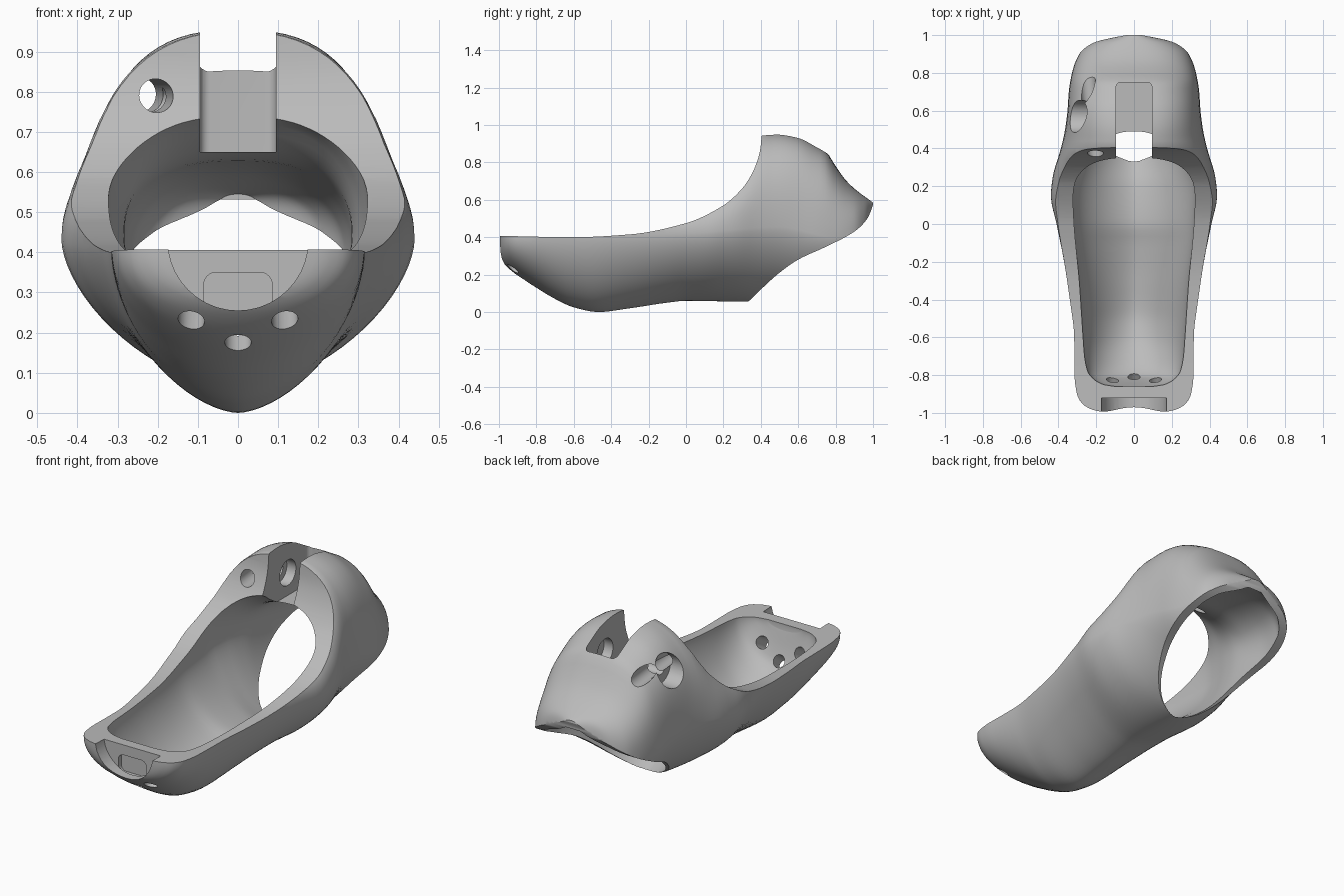
import bpy
import bmesh
from math import cos, sin, pi
from mathutils import Vector

if "Cube" in bpy.data.objects:
    bpy.data.objects.remove(bpy.data.objects["Cube"])

grey = bpy.data.materials.new("plain grey")
grey.use_nodes = True
grey.diffuse_color = (0.5, 0.5, 0.5, 1)
grey.node_tree.nodes["Principled BSDF"].inputs["Base Color"].default_value = (0.5, 0.5, 0.5, 1)


def curve(keys):
    """Smooth function through (y, value) keys without overshoot."""
    ys, vs = zip(*keys)
    d = [(vs[i + 1] - vs[i]) / (ys[i + 1] - ys[i]) for i in range(len(ys) - 1)]
    m = [d[0]]
    for a, b in zip(d, d[1:]):
        m.append(2 * a * b / (a + b) if a * b > 0 else 0)
    m.append(d[-1])

    def f(y):
        y = min(max(y, ys[0]), ys[-1])
        i = 0
        while i < len(d) - 1 and y > ys[i + 1]:
            i += 1
        h = ys[i + 1] - ys[i]
        t = (y - ys[i]) / h
        return ((1 + 2 * t) * (1 - t) ** 2 * vs[i] + t * (1 - t) ** 2 * h * m[i]
                + t * t * (3 - 2 * t) * vs[i + 1] + t * t * (t - 1) * h * m[i + 1])
    return f


def finish(name, bm):
    bmesh.ops.recalc_face_normals(bm, faces=bm.faces)
    mesh = bpy.data.meshes.new(name)
    bm.to_mesh(mesh)
    bm.free()
    mesh.materials.append(grey)
    ob = bpy.data.objects.new(name, mesh)
    bpy.context.scene.collection.objects.link(ob)
    return ob


# Roundness of the lower half of every section, fuller at the front
keel = curve([(-1, 2.1), (-.7, 1.85), (-.4, 1.65), (1, 1.62)])


def loft(name, start, end, width, bottom, middle, top, arch, rows=90, sides=80):
    """Skin of rounded sections: V-shaped below the middle, arched above."""
    bm = bmesh.new()
    rings = []
    for r in range(rows + 1):
        y = start + (end - start) * (1 - cos(pi * r / rows)) / 2
        w, b, c, t = (f(y) for f in (width, bottom, middle, top))
        ring = []
        for k in range(sides):
            ca, sa = cos(2 * pi * k / sides), sin(2 * pi * k / sides)
            n, h = (arch(y), t - c) if sa > 0 else (keel(y), c - b)
            x = w * abs(ca) ** (2 / n) * (1 if ca > 0 else -1)
            z = c + h * abs(sa) ** (2 / n) * (1 if sa > 0 else -1)
            ring.append(bm.verts.new((x, y, z)))
        rings.append(ring)
    for a, b in zip(rings, rings[1:]):
        for k in range(sides):
            j = (k + 1) % sides
            bm.faces.new((a[k], a[j], b[j], b[k]))
    bm.faces.new(rings[0])
    bm.faces.new(rings[-1])
    return finish(name, bm)


def prism(name, outline, half):
    """Side outline in (y, z), extruded across the whole width."""
    bm = bmesh.new()
    face = bm.faces.new([bm.verts.new((-half, y, z)) for y, z in outline])
    out = bmesh.ops.extrude_face_region(bm, geom=[face])
    verts = [v for v in out["geom"] if isinstance(v, bmesh.types.BMVert)]
    bmesh.ops.translate(bm, verts=verts, vec=(2 * half, 0, 0))
    return finish(name, bm)


def rod(name, p, q, radius):
    p, q = Vector(p), Vector(q)
    bm = bmesh.new()
    bmesh.ops.create_cone(bm, cap_ends=True, segments=40, radius1=radius,
                          radius2=radius, depth=(q - p).length)
    bm.transform((q - p).to_track_quat("Z", "Y").to_matrix().to_4x4())
    bmesh.ops.translate(bm, verts=bm.verts, vec=(p + q) / 2)
    return finish(name, bm)


def block(name, low, high, axis, radius):
    """Box with its edges along one axis rounded."""
    bm = bmesh.new()
    bmesh.ops.create_cube(bm, size=1)
    low, high = Vector(low), Vector(high)
    bmesh.ops.scale(bm, verts=bm.verts, vec=high - low)
    bmesh.ops.translate(bm, verts=bm.verts, vec=(low + high) / 2)
    edges = [e for e in bm.edges
             if abs((e.verts[0].co - e.verts[1].co).normalized()[axis]) > 0.9]
    bmesh.ops.bevel(bm, geom=edges, offset=radius, segments=6, profile=0.5, affect="EDGES")
    return finish(name, bm)


# Outer body
body = loft(
    "sleeve_body", -1, 1,
    curve([(-1, .13), (-.985, .215), (-.95, .275), (-.9, .302), (-.8, .315), (-.6, .317),
           (-.4, .34), (-.2, .37), (0, .41), (.15, .44), (.25, .43), (.4, .387),
           (.5, .365), (.6, .352), (.7, .345), (.8, .328), (.9, .29), (.96, .22), (1, .08)]),
    curve([(-1, .31), (-.985, .275), (-.95, .235), (-.9, .195), (-.8, .13), (-.7, .07),
           (-.6, .025), (-.47, 0), (-.3, .02), (-.1, .05), (0, .06), (.33, .055),
           (.5, .07), (1, .1)]),
    curve([(-1, .4), (0, .42), (.5, .455), (.8, .4), (1, .42)]),
    curve([(-1, .6), (0, .62), (.15, .68), (.3, .82), (.36, .91), (.4, .95), (.48, .955),
           (.6, .935), (.7, .885), (.75, .855), (.8, .78), (.85, .71), (.9, .66), (1, .585)]),
    curve([(-1, 2.4), (.4, 2.4), (.6, 2.75), (1, 2.5)]))

# Hollow inside: trough in front, tube behind
cutters = [loft(
    "cavity", -.86, .985,
    curve([(-.86, .1), (-.85, .16), (-.82, .215), (-.78, .245), (-.7, .262), (-.6, .27),
           (-.3, .29), (0, .318), (.2, .327), (.3, .314), (.4, .294), (.5, .283),
           (.7, .285), (.85, .265), (.93, .21), (.985, .08)]),
    curve([(-.86, .37), (-.83, .27), (-.8, .2), (-.7, .127), (-.6, .08), (-.47, .055),
           (-.3, .07), (-.1, .1), (0, .12), (.2, .1), (.33, .055), (.4, .03), (.5, 0)]),
    curve([(-.86, .4), (0, .42), (.5, .44), (.8, .38), (.985, .42)]),
    curve([(-.86, .6), (-.3, .8), (.1, 1), (.2, .85), (.3, .76), (.36, .735), (.42, .69),
           (.49, .65), (.56, .63), (.65, .622), (.8, .6), (.985, .545)]),
    curve([(-.86, 2.4), (.985, 2.4)]))]

# Sloping top rim and the slanted rear opening
rim = curve([(-1.1, .41), (-.6, .4), (-.3, .415), (0, .475), (.2, .57), (.3, .66),
             (.35, .735), (.38, .805), (.397, .87), (.406, .96)])
steps = [i / 60 for i in range(61)]
outline = [(y, rim(y)) for y in (-1.1 + 1.506 * (1 - (1 - t) ** 2) for t in steps)]
cutters.append(prism("top_cut", outline + [(.406, 1.3), (-1.1, 1.3)], 1))
lip = curve([(.32, .04), (.4, .12), (.5, .21), (.6, .28), (.75, .35), (.9, .43),
             (.97, .5), (1.01, .6)])
outline = [(.32 + .69 * t, lip(.32 + .69 * t)) for t in steps]
cutters.append(prism("rear_cut", outline + [(1.01, -.3), (.32, -.3)], 1))

# Slot in the crown, and the cross bore with its side pocket
cutters += [
    block("crown_slot", (-.095, .2, .65), (.095, .75, 1.3), 2, .025),
    rod("cross_bore", (-.15, .57, .775), (.15, .57, .775), .07),
    rod("cross_hole", (-.4, .57, .775), (0, .57, .775), .035),
    rod("side_pocket", (-.5, .57, .775), (-.245, .57, .775), .085),
    rod("long_hole", (-.19, .25, .79), (-.262, .9, .79), .042)]

# Front notch, its recess and the three drain holes
cutters += [
    rod("front_notch", (0, -1.2, .43), (0, -.92, .43), .175),
    block("notch_recess", (-.085, -.921, .25), (.085, -.895, .35), 1, .03),
    rod("drain_centre", (0, -.966, .103), (0, -.75, .265), .033)]
for side in (-1, 1):
    cutters.append(rod("drain_side", (side * .118, -.99, .195), (side * .112, -.75, .33), .033))

for cutter in cutters:
    cutter.hide_render = True
    mod = body.modifiers.new(cutter.name, "BOOLEAN")
    mod.operation = "DIFFERENCE"
    mod.solver = "EXACT"
    mod.object = cutter

# Bake the cuts, then shade
bpy.context.view_layer.update()
graph = bpy.context.evaluated_depsgraph_get()
baked = bpy.data.meshes.new_from_object(body.evaluated_get(graph))
body.modifiers.clear()
body.data = baked
for cutter in cutters:
    bpy.data.objects.remove(cutter)
for ob in bpy.context.selected_objects:
    ob.select_set(False)
body.select_set(True)
bpy.context.view_layer.objects.active = body
bpy.ops.object.shade_smooth_by_angle(angle=0.6)
